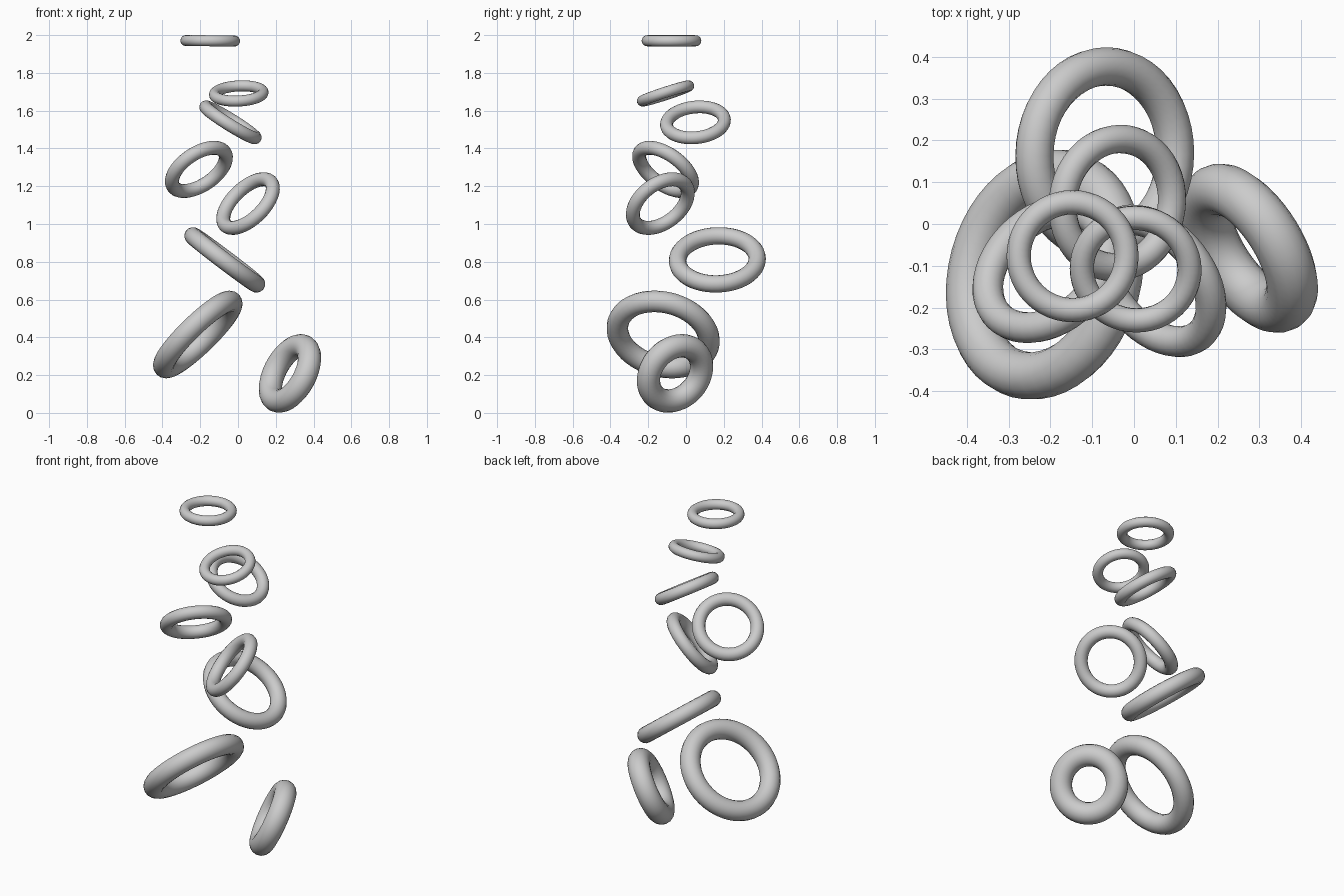
import bpy
from mathutils import Vector


def ring(name, centre, axis, major, minor):
    """Smooth ring whose hole points along the given axis."""
    rot = Vector((0, 0, 1)).rotation_difference(Vector(axis).normalized()).to_euler()
    bpy.ops.mesh.primitive_torus_add(
        major_segments=48, minor_segments=16, major_radius=major,
        minor_radius=minor, location=centre, rotation=rot)
    ob = bpy.context.object
    ob.name = name
    bpy.ops.object.shade_smooth()


# Tumbling stack of rings, bottom to top: centre, hole axis, ring radius, tube radius
rings = [
    ((0.275, -0.058, 0.209), (-0.765, -0.485, 0.42), 0.161, 0.062),
    ((-0.213, -0.121, 0.415), (-0.68, 0.19, 0.70), 0.247, 0.057),
    ((-0.070, 0.166, 0.81), (0.605, -0.03, 0.80), 0.211, 0.046),
    ((0.053, -0.136, 1.108), (-0.61, -0.48, 0.63), 0.166, 0.037),
    ((-0.207, -0.108, 1.289), (-0.48, 0.51, 0.71), 0.163, 0.037),
    ((-0.040, 0.050, 1.538), (0.526, -0.09, 0.846), 0.154, 0.034),
    ((0.004, -0.108, 1.691), (-0.05, -0.31, 0.95), 0.129, 0.029),
    ((-0.147, -0.077, 1.970), (0.01, 0.0, 1.0), 0.129, 0.029),
]
for i, spec in enumerate(rings, 1):
    ring(f"ring_{i}", *spec)
